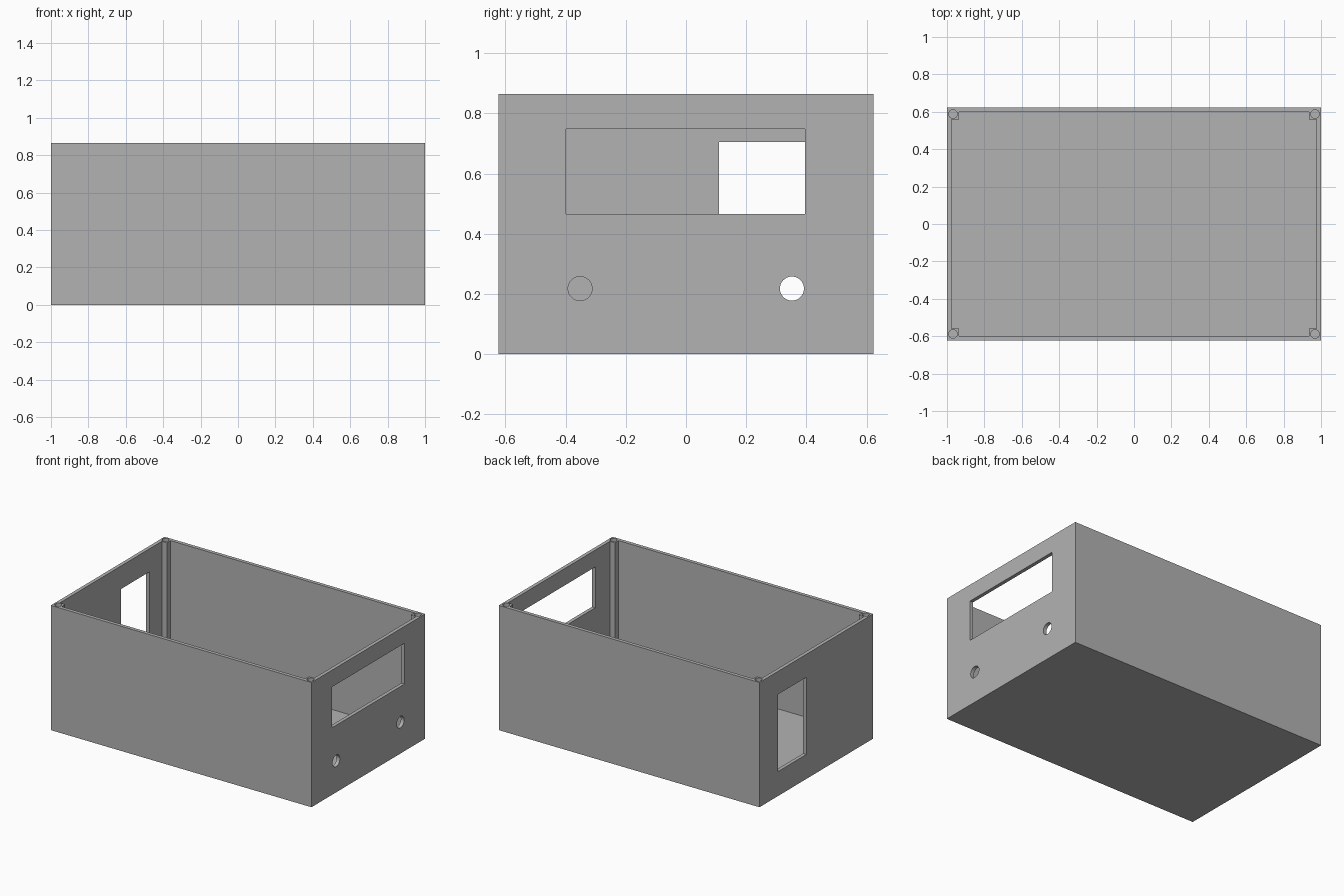
import bpy
import bmesh
from math import pi
from mathutils import Matrix, Vector

if "Cube" in bpy.data.objects:
    bpy.data.objects.remove(bpy.data.objects["Cube"], do_unlink=True)

# Overall half sizes, height and wall thickness
HX, HY, H, WALL = 1.0, 0.623, 0.865, 0.025
POST = 0.04         # how far each corner post reaches into the cavity
SCREW_DEPTH = 0.2

grey = bpy.data.materials.new("grey plastic")
grey.use_nodes = True
colour = (0.45, 0.45, 0.45, 1)
grey.diffuse_color = colour
grey.node_tree.nodes["Principled BSDF"].inputs["Base Color"].default_value = colour


def make_object(name, bm):
    bmesh.ops.recalc_face_normals(bm, faces=bm.faces)
    mesh = bpy.data.meshes.new(name)
    bm.to_mesh(mesh)
    bm.free()
    mesh.materials.append(grey)
    obj = bpy.data.objects.new(name, mesh)
    bpy.context.collection.objects.link(obj)
    return obj


def block(name, low, high):
    low, high = Vector(low), Vector(high)
    bm = bmesh.new()
    place = Matrix.Translation((low + high) / 2) @ Matrix.Diagonal((*(high - low), 1))
    bmesh.ops.create_cube(bm, size=1, matrix=place)
    return make_object(name, bm)


def rod(name, centre, radius, length, turn=Matrix()):
    bm = bmesh.new()
    bmesh.ops.create_cone(bm, cap_ends=True, segments=40, radius1=radius, radius2=radius,
                          depth=length, matrix=Matrix.Translation(centre) @ turn)
    return make_object(name, bm)


def cut(target, cutter):
    cutter.hide_render = True
    mod = target.modifiers.new(cutter.name, "BOOLEAN")
    mod.operation = "DIFFERENCE"
    mod.solver = "EXACT"
    mod.object = cutter
    bpy.context.view_layer.objects.active = target
    bpy.ops.object.modifier_apply(modifier=mod.name)
    bpy.data.objects.remove(cutter, do_unlink=True)


# Solid enclosure body
enclosure = block("enclosure", (-HX, -HY, 0), (HX, HY, H))

# Cavity: a rectangle with notched corners, leaving the four posts standing
ix, iy = HX - WALL, HY - WALL
outline = []
for sx, sy in ((1, 1), (-1, 1), (-1, -1), (1, -1)):
    corner = [(ix, iy - POST), (ix - POST, iy - POST), (ix - POST, iy)]
    if sx * sy < 0:
        corner.reverse()
    outline += [(sx * x, sy * y, WALL) for x, y in corner]
bm = bmesh.new()
floor = bm.faces.new([bm.verts.new(p) for p in outline])
walls = bmesh.ops.extrude_face_region(bm, geom=[floor])["geom"]
bmesh.ops.translate(bm, vec=(0, 0, H),
                    verts=[v for v in walls if isinstance(v, bmesh.types.BMVert)])
cut(enclosure, make_object("cavity", bm))

# Screw holes in the tops of the posts
for sx in (-1, 1):
    for sy in (-1, 1):
        cut(enclosure, rod("screw_hole", (sx * (HX - 0.032), sy * (HY - 0.035), H),
                           0.023, SCREW_DEPTH * 2))

# Display window and two round holes in the +x wall
cut(enclosure, block("display_window", (0.9, -0.398, 0.465), (1.1, 0.396, 0.748)))
for side in (-1, 1):
    cut(enclosure, rod("round_hole", (HX, side * 0.352, 0.218), 0.04, 0.2,
                       Matrix.Rotation(pi / 2, 4, "Y")))

# Connector opening in the -x wall
cut(enclosure, block("connector_opening", (-1.1, 0.11, 0.17), (-0.9, 0.42, 0.705)))

# Flat walls with smooth round holes
enclosure.select_set(True)
bpy.context.view_layer.objects.active = enclosure
bpy.ops.object.shade_smooth_by_angle(angle=pi / 6)
